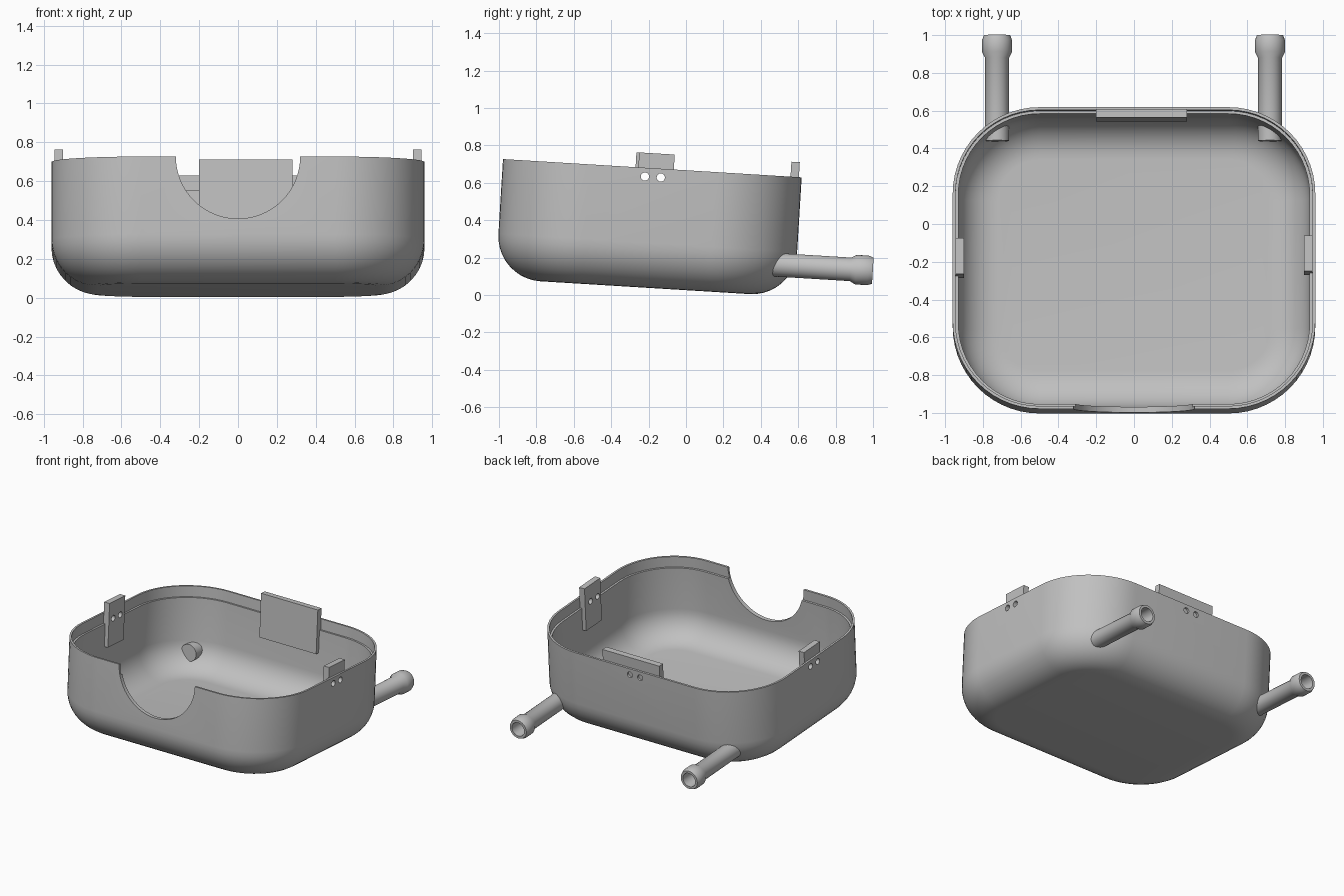
import bpy, bmesh
from math import radians, sin, cos, pi
from mathutils import Matrix, Vector

old = bpy.data.objects.get("Cube")
if old:
    bpy.data.objects.remove(old, do_unlink=True)

grey = bpy.data.materials.new("light grey plastic")
grey.use_nodes = True
COLOUR = (0.53, 0.53, 0.53, 1)
grey.diffuse_color = COLOUR
grey.node_tree.nodes["Principled BSDF"].inputs["Base Color"].default_value = COLOUR

# The whole tray leans slightly backwards
TILT = Matrix.Translation((0, -0.219, 0.039)) @ Matrix.Rotation(radians(-3.5), 4, 'X')
HALF_X, HALF_Y, HEIGHT, CORNER = 0.96, 0.80, 0.64, 0.46
WALL, LIP, LIP_DEPTH, FILLET = 0.03, 0.015, 0.08, 0.24


def make(name, bm):
    bmesh.ops.recalc_face_normals(bm, faces=bm.faces)
    mesh = bpy.data.meshes.new(name)
    bm.to_mesh(mesh)
    bm.free()
    mesh.materials.append(grey)
    ob = bpy.data.objects.new(name, mesh)
    bpy.context.collection.objects.link(ob)
    ob.matrix_world = TILT
    return ob


def activate(ob):
    bpy.ops.object.select_all(action='DESELECT')
    ob.select_set(True)
    bpy.context.view_layer.objects.active = ob


def rod(name, start, end, radius, segments=32):
    start, end = Vector(start), Vector(end)
    axis = end - start
    bm = bmesh.new()
    turn = axis.to_track_quat('Z', 'Y').to_matrix().to_4x4()
    bmesh.ops.create_cone(bm, cap_ends=True, segments=segments, radius1=radius,
                          radius2=radius, depth=axis.length,
                          matrix=Matrix.Translation((start + end) / 2) @ turn)
    return make(name, bm)


def block(name, low, high):
    low, high = Vector(low), Vector(high)
    bm = bmesh.new()
    bmesh.ops.create_cube(bm, size=1, matrix=Matrix.Translation((low + high) / 2)
                          @ Matrix.Diagonal((*(high - low), 1)))
    return make(name, bm)


def cut(ob, cutters):
    for cutter in cutters:
        activate(ob)
        mod = ob.modifiers.new("cut", 'BOOLEAN')
        mod.operation, mod.solver, mod.object = 'DIFFERENCE', 'EXACT', cutter
        bpy.ops.object.modifier_apply(modifier=mod.name)


def smooth(ob):
    activate(ob)
    bpy.ops.object.shade_smooth_by_angle(angle=radians(30))


def ring(bm, inset, z, segments=14):
    """Rounded rectangle loop, inset from the outer wall."""
    r = CORNER - inset
    cx, cy = HALF_X - CORNER, HALF_Y - CORNER
    verts = []
    for k, (sx, sy) in enumerate([(1, 1), (-1, 1), (-1, -1), (1, -1)]):
        for i in range(segments + 1):
            a = (k + i / segments) * pi / 2
            verts.append(bm.verts.new((sx * cx + r * cos(a), sy * cy + r * sin(a), z)))
    return verts


def fillet(inset, floor, radius, steps=10):
    """Quarter round from the floor up to the wall."""
    return [(inset + radius * (1 - sin(t)), floor + radius * (1 - cos(t)))
            for t in (i / steps * pi / 2 for i in range(steps + 1))]


# Tray shell: outer wall, stepped rim and inner wall in one section
section = fillet(0, 0, FILLET)
section += [(0, HEIGHT), (LIP, HEIGHT), (LIP, HEIGHT - LIP_DEPTH), (WALL, HEIGHT - LIP_DEPTH)]
section += reversed(fillet(WALL, WALL, FILLET - WALL))
bm = bmesh.new()
loops = [ring(bm, *p) for p in section]
for a, b in zip(loops, loops[1:]):
    for i in range(len(a)):
        j = (i + 1) % len(a)
        bm.faces.new((a[i], a[j], b[j], b[i]))
bm.faces.new(loops[0])
bm.faces.new(loops[-1])
tray = make("tray_shell", bm)

# Clips inside the rim
TOP, BOTTOM = 0.72, 0.39
left_clip = block("left_clip", (0.90, -0.075, BOTTOM), (0.945, 0.115, TOP))
right_clip = block("right_clip", (-0.945, -0.09, BOTTOM), (-0.90, 0.10, TOP))
back_clip = block("back_clip", (-0.20, 0.74, BOTTOM), (0.28, 0.785, TOP))

# Front notch and screw holes
notch = rod("notch_cutter", (0, -1, HEIGHT), (0, -0.6, HEIGHT), 0.32, 64)
side_holes = [rod("side_hole_cutter", (-1.2, y, 0.593), (1.2, y, 0.593), 0.022, 24)
              for y in (-0.037, 0.048)]
back_holes = [rod("back_hole_cutter", (x, 0.76, 0.593), (x, 0.9, 0.593), 0.022, 24)
              for x in (-0.043, 0.043)]
cut(tray, [notch] + side_holes + back_holes)
cut(left_clip, side_holes)
cut(right_clip, side_holes)
for cutter in [notch] + side_holes + back_holes:
    bpy.data.objects.remove(cutter, do_unlink=True)
for ob in (tray, left_clip, right_clip):
    smooth(ob)

# Rear pegs with flared, hollow ends
PEG = [(0, 0.65), (0.063, 0.65), (0.063, 1.09), (0.079, 1.12), (0.079, 1.185),
       (0.07, 1.21), (0.052, 1.21), (0.045, 0.95), (0, 0.95)]
for side, x in (("left", 0.72), ("right", -0.725)):
    bm = bmesh.new()
    pts = [bm.verts.new((x + r, y, 0.165)) for r, y in PEG]
    edges = [bm.edges.new(pair) for pair in zip(pts, pts[1:])]
    bmesh.ops.spin(bm, geom=pts + edges, cent=(x, 0, 0.165), axis=(0, 1, 0),
                   angle=2 * pi, steps=32)
    bmesh.ops.remove_doubles(bm, verts=bm.verts, dist=0.0005)
    smooth(make(side + "_rear_peg", bm))
